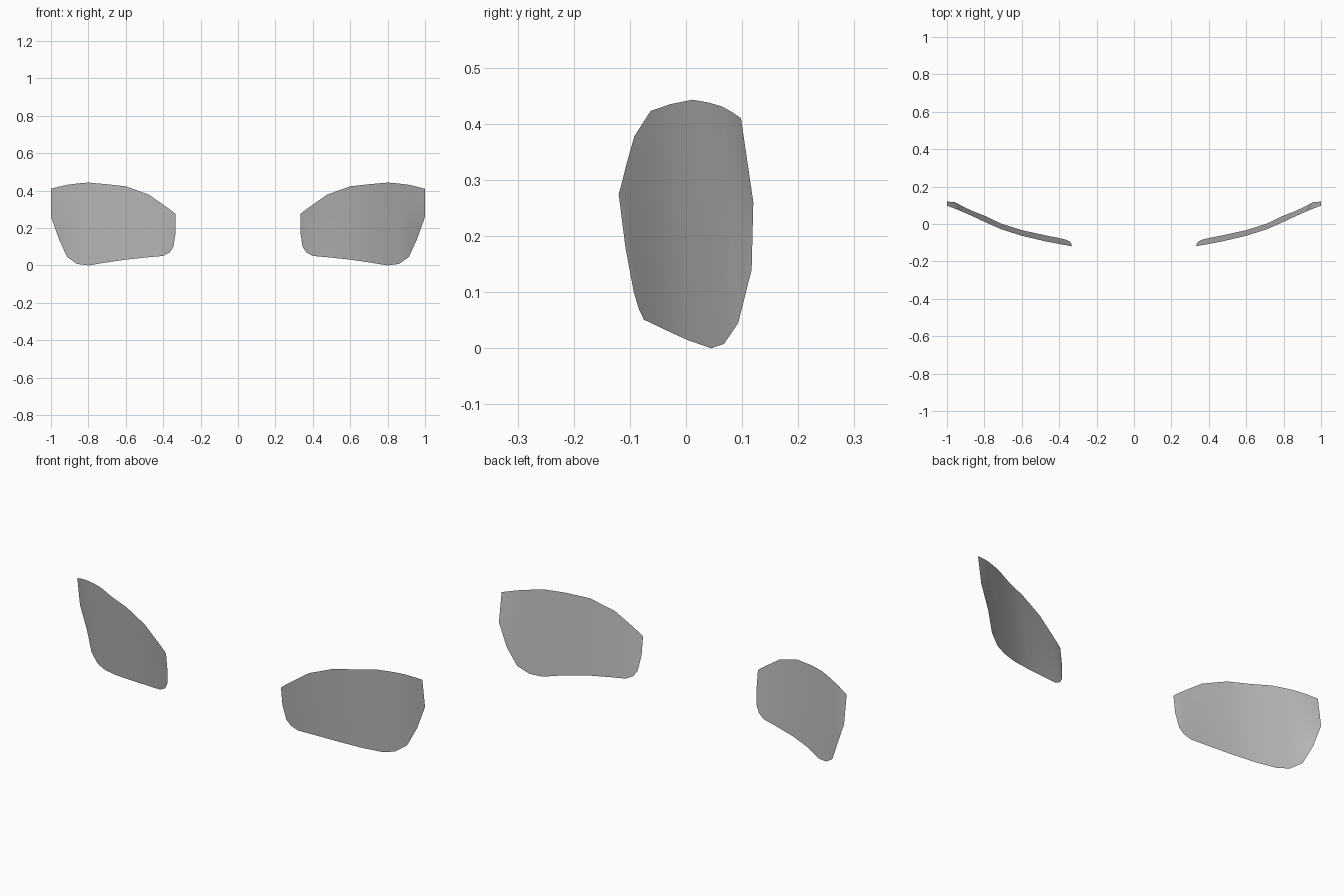
import bpy

cube = bpy.data.objects.get("Cube")
if cube:
    bpy.data.objects.remove(cube, do_unlink=True)

# Grey lens material
grey = bpy.data.materials.new("lens_grey")
grey.use_nodes = True
colour = (0.5, 0.5, 0.5, 1.0)
grey.diffuse_color = colour
grey.node_tree.nodes["Principled BSDF"].inputs["Base Color"].default_value = colour

# Vertical ribs from inner to outer edge: x, top z, top y, bottom z, bottom y
RIBS = [
    (0.333, 0.275, -0.120, 0.180, -0.108),
    (0.345, 0.285, -0.117, 0.100, -0.093),
    (0.365, 0.300, -0.113, 0.070, -0.084),
    (0.400, 0.325, -0.107, 0.051, -0.075),
    (0.476, 0.378, -0.092, 0.044, -0.060),
    (0.600, 0.423, -0.063, 0.031, -0.033),
    (0.710, 0.435, -0.028, 0.015, 0.002),
    (0.800, 0.443, 0.012, 0.000, 0.045),
    (0.860, 0.438, 0.040, 0.008, 0.068),
    (0.914, 0.431, 0.064, 0.045, 0.093),
    (0.957, 0.421, 0.082, 0.140, 0.117),
    (1.000, 0.410, 0.098, 0.260, 0.120),
]
ROWS = 4


def make_lens(name, side):
    """Curved thin sheet lofted across the ribs; side is +1 left, -1 right."""
    verts, faces = [], []
    for x, zt, yt, zb, yb in RIBS:
        for r in range(ROWS + 1):
            t = r / ROWS
            verts.append((side * x, yb + (yt - yb) * t, zb + (zt - zb) * t))
    n = ROWS + 1
    for c in range(len(RIBS) - 1):
        for r in range(ROWS):
            a = c * n + r
            quad = (a, a + n, a + n + 1, a + 1)
            faces.append(quad if side > 0 else quad[::-1])
    mesh = bpy.data.meshes.new(name)
    mesh.from_pydata(verts, [], faces)
    mesh.materials.append(grey)
    mesh.shade_smooth()
    obj = bpy.data.objects.new(name, mesh)
    bpy.context.collection.objects.link(obj)
    return obj


# Mirrored pair of lenses
make_lens("left_lens", 1)
make_lens("right_lens", -1)
